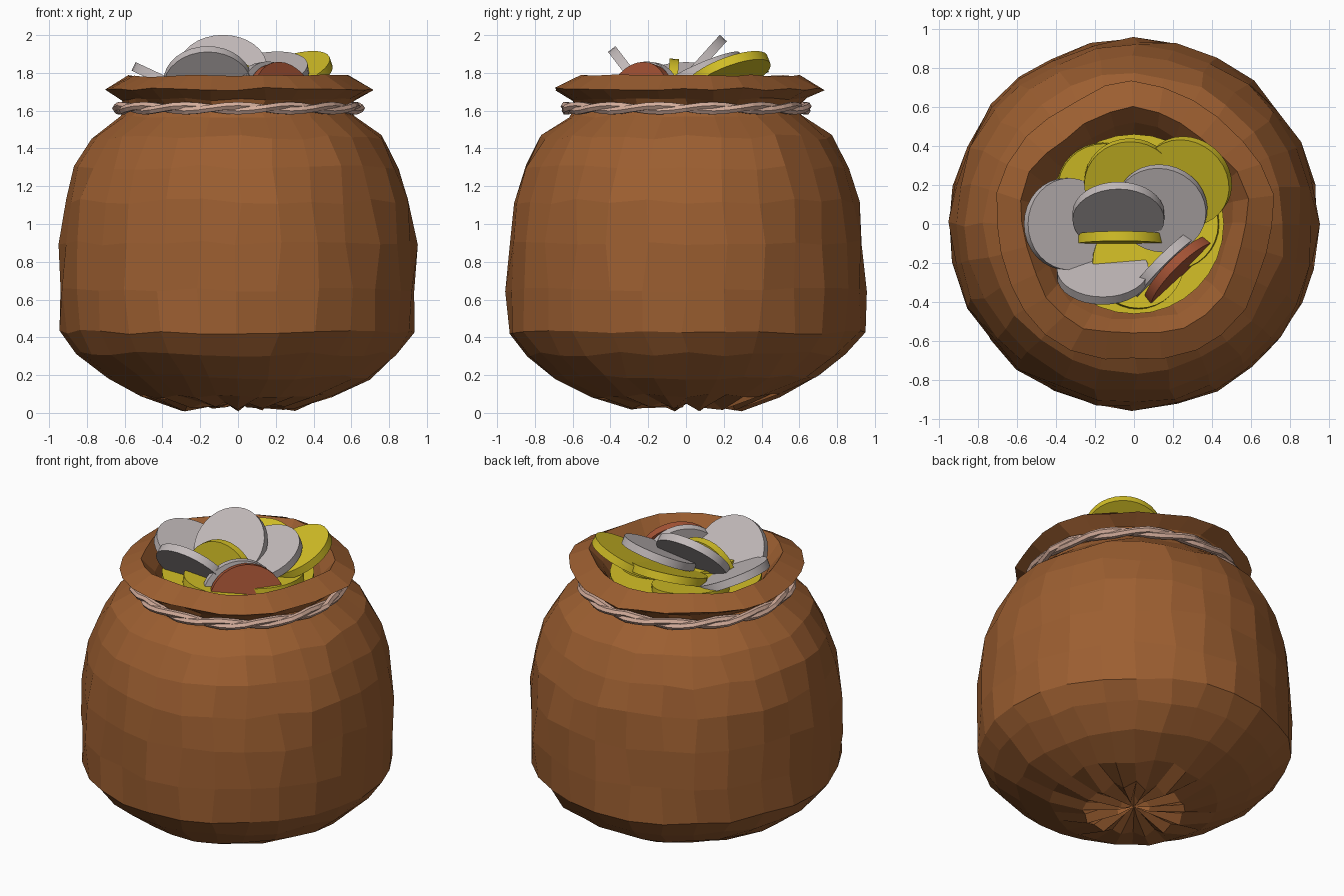
import bpy, bmesh, random
from math import sin, cos, pi, tau
from mathutils import Vector

random.seed(7)
if "Cube" in bpy.data.objects:
    bpy.data.objects.remove(bpy.data.objects["Cube"], do_unlink=True)


def material(name, rgb):
    m = bpy.data.materials.new(name)
    m.use_nodes = True
    m.diffuse_color = (*rgb, 1)
    bsdf = m.node_tree.nodes["Principled BSDF"]
    bsdf.inputs["Base Color"].default_value = (*rgb, 1)
    bsdf.inputs["Roughness"].default_value = 0.8
    return m


leather = material("brown_leather", (0.33, 0.112, 0.03))
twine = material("pale_twine", (0.66, 0.42, 0.33))
silver = material("silver", (0.54, 0.49, 0.49))
gold = material("gold", (0.66, 0.53, 0.02))
copper = material("copper", (0.37, 0.085, 0.035))


def finish(bm, name, mat):
    bmesh.ops.recalc_face_normals(bm, faces=bm.faces)
    mesh = bpy.data.meshes.new(name)
    bm.to_mesh(mesh)
    bm.free()
    mesh.materials.append(mat)
    ob = bpy.data.objects.new(name, mesh)
    bpy.context.collection.objects.link(ob)
    return ob


# Sack: a lumpy lathe from the gathered base to the mouth and down inside
SIDES = 28
profile = [(0.1, 0.06), (0.3, 0.04), (0.5, 0.09), (0.7, 0.19), (0.85, 0.31),
           (0.94, 0.43), (0.945, 0.65), (0.94, 0.9), (0.915, 1.12),
           (0.86, 1.3), (0.77, 1.46), (0.62, 1.57), (0.585, 1.615),
           (0.62, 1.66), (0.71, 1.715), (0.58, 1.785), (0.5, 1.69), (0.44, 1.58)]
bm = bmesh.new()
rings = []
for row, (r, z) in enumerate(profile):
    neck = z > 1.5
    wobble = 0.008 if neck else 0.014
    ring = []
    for i in range(SIDES):
        a = tau * i / SIDES
        fold = 0.018 * (-1) ** i if row < 2 else 0
        rr = r + random.uniform(-wobble, wobble) + (0.018 * sin(5 * a) if z > 1.65 else 0)
        zz = z + random.uniform(-wobble, wobble) + fold
        aa = a + random.uniform(-0.025, 0.025)
        ring.append(bm.verts.new((rr * cos(aa), rr * sin(aa), max(zz, 0))))
    rings.append(ring)
for low, high in zip(rings, rings[1:]):
    for i in range(SIDES):
        j = (i + 1) % SIDES
        bm.faces.new((low[i], low[j], high[j], high[i]))
centre = bm.verts.new((0, 0, 0.06))
for i in range(SIDES):
    bm.faces.new((centre, rings[0][(i + 1) % SIDES], rings[0][i]))
finish(bm, "sack", leather)


# Tie: two twisted strands around the neck
def strand(name, phase):
    bm = bmesh.new()
    n, sides = 56, 6
    loops = []
    for i in range(n):
        a = tau * i / n
        t = 7 * a + phase
        r = 0.632 + 0.012 * cos(t) + random.uniform(-0.006, 0.006)
        z = 1.613 + 0.014 * sin(t)
        loops.append([bm.verts.new(((r + 0.024 * cos(b)) * cos(a),
                                    (r + 0.024 * cos(b)) * sin(a),
                                    z + 0.022 * sin(b)))
                      for b in (tau * k / sides for k in range(sides))])
    for i in range(n):
        p, q = loops[i], loops[(i + 1) % n]
        for k in range(sides):
            m = (k + 1) % sides
            bm.faces.new((p[k], q[k], q[m], p[m]))
    finish(bm, name, twine)


strand("tie_strand_a", 0)
strand("tie_strand_b", pi)


# Coins: flat discs placed by centre and the direction of one face
def coin(name, mat, centre, normal, radius=0.235, thick=0.05):
    bm = bmesh.new()
    bmesh.ops.create_cone(bm, cap_ends=True, segments=32, radius1=radius,
                          radius2=radius, depth=thick)
    ob = finish(bm, name, mat)
    ob.location = centre
    ob.rotation_mode = "QUATERNION"
    ob.rotation_quaternion = Vector(normal).to_track_quat("Z", "Y")
    bpy.ops.object.select_all(action="DESELECT")
    ob.select_set(True)
    bpy.context.view_layer.objects.active = ob
    bpy.ops.object.shade_smooth_by_angle(angle=0.6)


coin("silver_coin_top", silver, (-0.08, 0.04, 1.81), (0, -0.72, 0.65))
coin("silver_coin_front", silver, (-0.16, -0.25, 1.74), (0, 0.78, 0.6))
coin("silver_coin_back", silver, (0.14, 0.08, 1.79), (-0.15, -0.4, 0.9))
coin("silver_coin_side", silver, (-0.34, 0, 1.735), (0.42, 0, 0.9))
coin("silver_coin_edge", silver, (0.16, -0.21, 1.625), (0.68, -0.68, 0.12))
coin("gold_coin_upright", gold, (-0.07, -0.08, 1.64), (0, -1, 0.08))
coin("gold_coin_left", gold, (0.27, 0.22, 1.785), (-0.3, -0.35, 0.88))
coin("gold_coin_back", gold, (-0.02, 0.21, 1.745), (0, -0.35, 0.93))
coin("copper_coin", copper, (0.24, -0.25, 1.625), (0.68, -0.68, 0.25))

# Deeper gold filling the mouth
coin("gold_pile", gold, (0, 0, 1.64), (0, 0, 1), 0.46, 0.06)
coin("gold_coin_low_front", gold, (0.02, -0.2, 1.675), (0.1, 0.1, 1))
coin("gold_coin_low_left", gold, (0.2, 0, 1.68), (-0.1, 0, 1))
coin("gold_coin_low_right", gold, (-0.16, 0.18, 1.68), (0.1, -0.1, 1))
